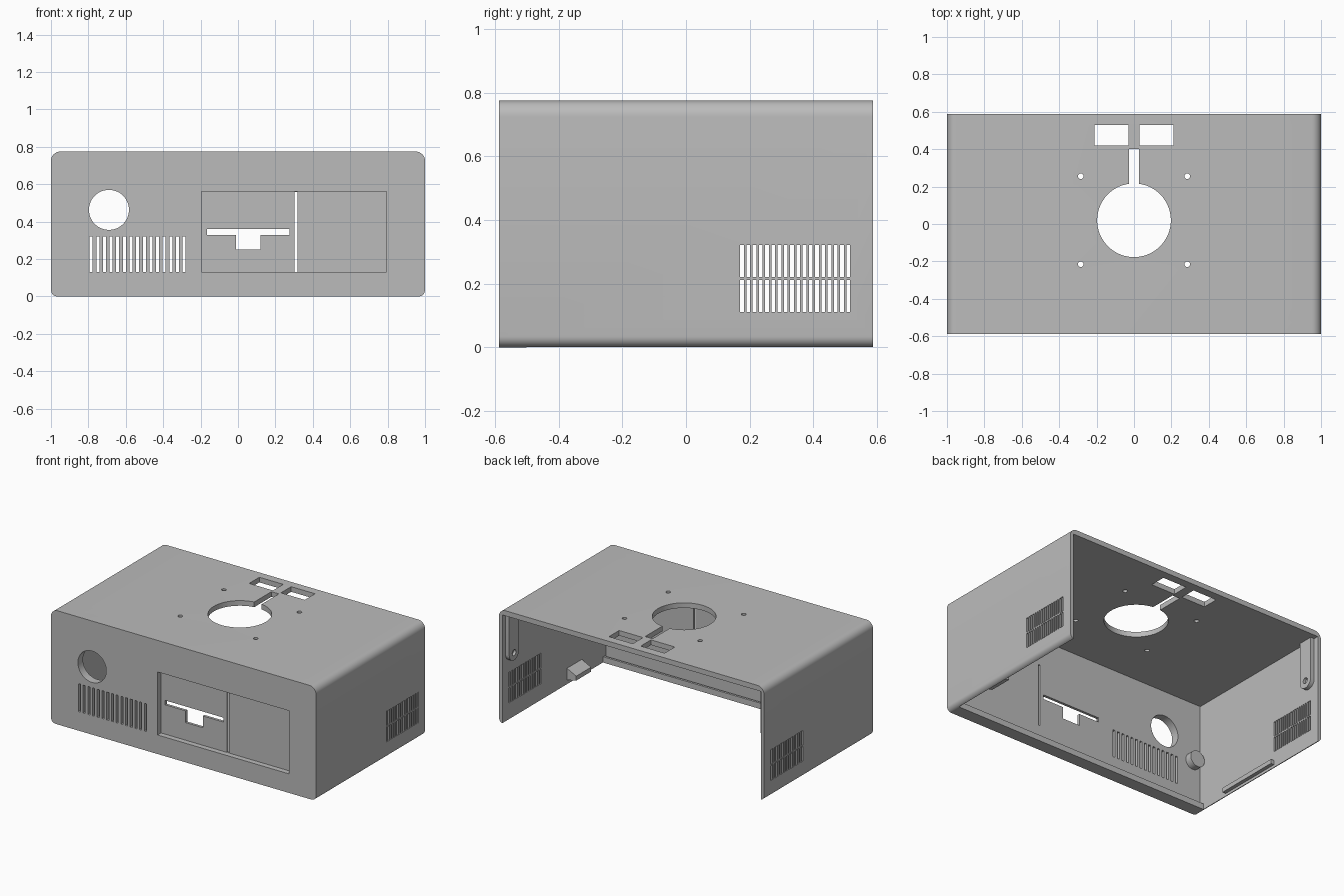
import bpy, bmesh, math
from mathutils import Matrix, Vector

cube = bpy.data.objects.get("Cube")
if cube:
    bpy.data.objects.remove(cube, do_unlink=True)

grey = bpy.data.materials.new("light_grey")
grey.use_nodes = True
COLOUR = (0.5, 0.5, 0.5, 1)
grey.diffuse_color = COLOUR
grey.node_tree.nodes["Principled BSDF"].inputs["Base Color"].default_value = COLOUR

HALF_Y, HEIGHT = 0.587, 0.775
WALL, ROOF, PANEL = 0.025, 0.035, 0.055


def finish(bm, name):
    bmesh.ops.recalc_face_normals(bm, faces=bm.faces)
    mesh = bpy.data.meshes.new(name)
    bm.to_mesh(mesh)
    bm.free()
    mesh.materials.append(grey)
    obj = bpy.data.objects.new(name, mesh)
    bpy.context.collection.objects.link(obj)
    return obj


def add_box(bm, x, y, z):
    """Box from (low, high) ranges on each axis."""
    size = Vector([r[1] - r[0] for r in (x, y, z)])
    mid = Vector([(r[0] + r[1]) / 2 for r in (x, y, z)])
    bmesh.ops.create_cube(bm, size=1, matrix=Matrix.Translation(mid) @ Matrix.Diagonal(size).to_4x4())


def add_cylinder(bm, centre, radius, depth, axis, sides=48):
    turn = Vector((0, 0, 1)).rotation_difference(Vector(axis)).to_matrix().to_4x4()
    bmesh.ops.create_cone(bm, cap_ends=True, segments=sides, radius1=radius, radius2=radius,
                          depth=depth, matrix=Matrix.Translation(centre) @ turn)


def extrude(bm, points, direction):
    face = bm.faces.new([bm.verts.new(p) for p in points])
    out = bmesh.ops.extrude_face_region(bm, geom=[face], use_keep_orig=True)
    moved = [v for v in out["geom"] if isinstance(v, bmesh.types.BMVert)]
    bmesh.ops.translate(bm, verts=moved, vec=direction)


def cut(target, bm):
    """Subtract the bmesh solids from the target and drop the cutter."""
    cutter = finish(bm, "cutter")
    cutter.hide_render = True
    mod = target.modifiers.new("cut", "BOOLEAN")
    mod.operation, mod.solver, mod.object = "DIFFERENCE", "EXACT", cutter
    bpy.context.view_layer.objects.active = target
    bpy.ops.object.modifier_apply(modifier=mod.name)
    bpy.data.objects.remove(cutter, do_unlink=True)


def smooth(obj):
    bpy.ops.object.select_all(action="DESELECT")
    obj.select_set(True)
    bpy.context.view_layer.objects.active = obj
    bpy.ops.object.shade_smooth_by_angle(angle=math.radians(30))


# Outer body: rounded rectangle swept from front to back
bm = bmesh.new()
outline = []
for sx, top, start in ((1, 0, -90), (1, 1, 0), (-1, 1, 90), (-1, 0, 180)):
    r = 0.05 if top else 0.035
    cx, cz = sx * (1 - r), HEIGHT - r if top else r
    for i in range(9):
        a = math.radians(start + i * 90 / 8)
        outline.append((cx + r * math.cos(a), -HALF_Y, cz + r * math.sin(a)))
extrude(bm, outline, (0, 2 * HALF_Y, 0))
shell = finish(bm, "case_shell")

# Hollow inside, open at the back and the bottom, with a lip behind the front
inner = 1 - WALL
bm = bmesh.new()
add_box(bm, (-inner, inner), (-HALF_Y + PANEL, 1), (0.025, HEIGHT - ROOF))
cut(shell, bm)
bm = bmesh.new()
add_box(bm, (-inner, inner), (-0.5, 1), (-0.1, 0.1))
cut(shell, bm)

# Shallow recess in the front panel
bm = bmesh.new()
add_box(bm, (-0.195, 0.795), (-0.7, -HALF_Y + 0.037), (0.13, 0.56))
cut(shell, bm)

# Front openings: round hole, grille, long slit and T-shaped slot
front = (-0.7, -0.45)
bm = bmesh.new()
add_cylinder(bm, (-0.69, -0.57, 0.463), 0.107, 0.3, (0, 1, 0))
for i in range(15):
    x = -0.785 + i * 0.0355
    add_box(bm, (x - 0.008, x + 0.008), front, (0.13, 0.32))
add_box(bm, (0.302, 0.317), front, (0.1305, 0.5595))
tee = [(-0.165, 0.33), (-0.01, 0.33), (-0.01, 0.25), (0.12, 0.25),
       (0.12, 0.33), (0.275, 0.33), (0.275, 0.36), (-0.165, 0.36)]
extrude(bm, [(x, -0.7, z) for x, z in tee], (0, 0.25, 0))
cut(shell, bm)

# Top openings: keyhole, two windows and four screw holes
bm = bmesh.new()
radius, neck, cy = 0.197, 0.028, 0.02
gap = math.asin(neck / radius)
keyhole = []
for i in range(65):
    a = math.pi / 2 + gap + i / 64 * 2 * (math.pi - gap)
    keyhole.append((radius * math.cos(a), cy + radius * math.sin(a), 0.6))
keyhole += [(neck, 0.4, 0.6), (-neck, 0.4, 0.6)]
extrude(bm, keyhole, (0, 0, 0.3))
for s in (-1, 1):
    add_box(bm, sorted((s * 0.03, s * 0.21)), (0.42, 0.53), (0.6, 0.9))
    for y in (0.255, -0.215):
        add_cylinder(bm, (s * 0.285, y, 0.75), 0.015, 0.3, (0, 0, 1), 20)
cut(shell, bm)

# Side grilles: two rows of slots through both walls
bm = bmesh.new()
for s in (-1, 1):
    for i in range(18):
        y = 0.176 + i * 0.0196
        for z in (0.112, 0.221):
            add_box(bm, sorted((s * 0.9, s * 1.1)), (y - 0.006, y + 0.006), (z, z + 0.1))
cut(shell, bm)
smooth(shell)

# Mounting tabs hanging inside both walls near the back, each with a screw hole
for s, side in ((1, "left"), (-1, "right")):
    bm = bmesh.new()
    x0, r, yc, zc = s * (inner + 0.002), 0.052, 0.5, 0.457
    tab = [(x0, yc + r, HEIGHT - ROOF), (x0, yc - r, HEIGHT - ROOF)]
    for i in range(17):
        a = math.pi + i * math.pi / 16
        tab.append((x0, yc + r * math.cos(a), zc + r * math.sin(a)))
    extrude(bm, tab, (-s * 0.03, 0, 0))
    arm = finish(bm, side + "_mounting_tab")
    bm = bmesh.new()
    add_cylinder(bm, (s * 0.945, yc, zc), 0.02, 0.04, (1, 0, 0), 20)
    cut(arm, bm)
    smooth(arm)

# Wedge-shaped catch low on the left wall
bm = bmesh.new()
wedge = [(inner, 0.03), (inner - 0.07, 0.045), (inner - 0.07, 0.075), (inner, 0.11)]
extrude(bm, [(x, -0.27, z) for x, z in wedge], (0, 0.16, 0))
finish(bm, "left_catch")

# Slim rail low on the right wall
bm = bmesh.new()
add_box(bm, (-inner - 0.002, -inner + 0.025), (-0.29, 0.17), (0.02, 0.05))
finish(bm, "right_rail")

# Round boss inside the front right corner
bm = bmesh.new()
add_cylinder(bm, (-0.915, -0.51, 0.33), 0.055, 0.05, (0, 1, 0), 32)
smooth(finish(bm, "corner_boss"))

# Ridge along the inner edge of the bottom lip
bm = bmesh.new()
add_box(bm, (-inner, inner), (-0.515, -0.5), (0.02, 0.04))
finish(bm, "lip_ridge")
